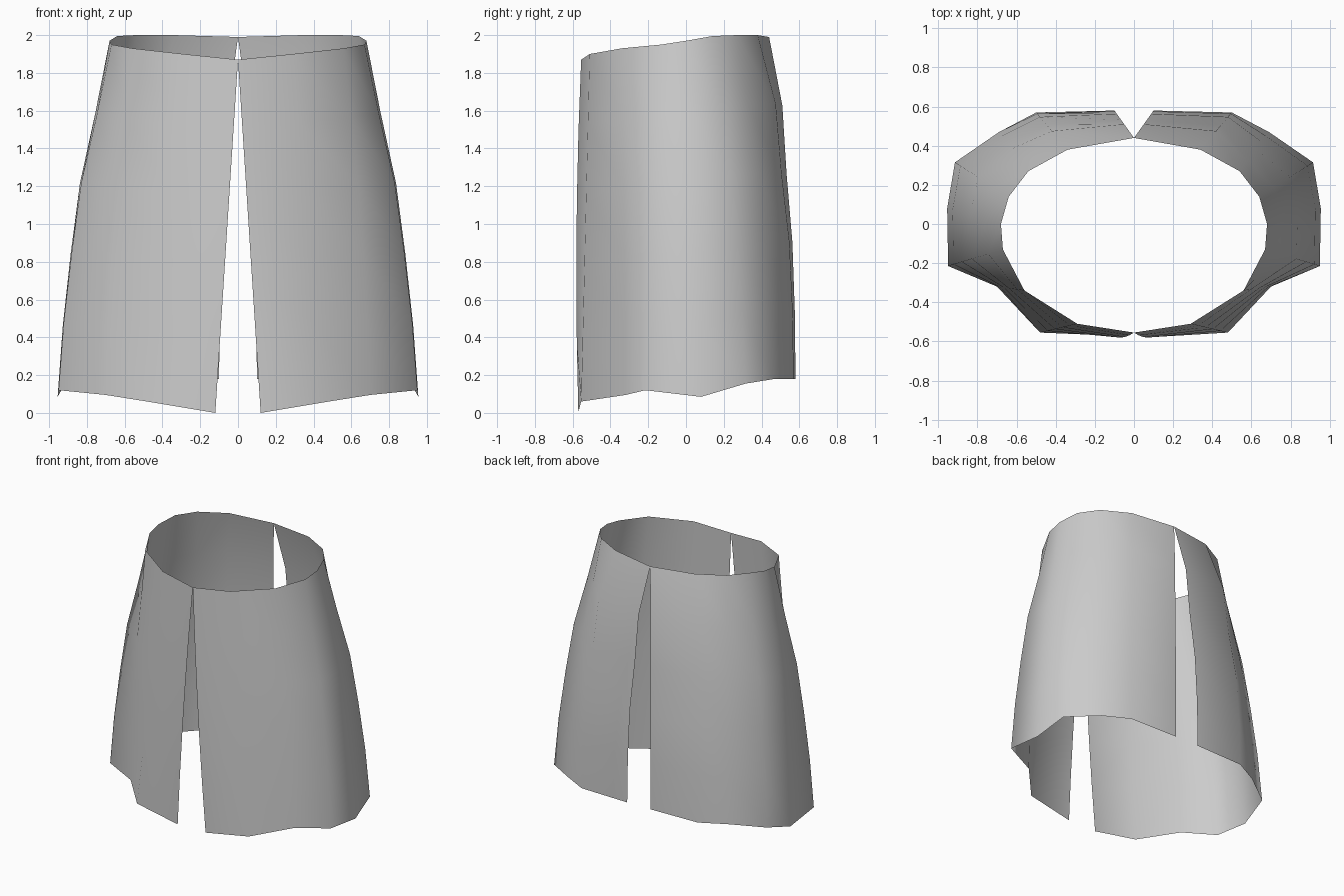
import bpy, bmesh

cube = bpy.data.objects.get("Cube")
if cube:
    bpy.data.objects.remove(cube)

# Cloth colour
cloth = bpy.data.materials.new("grey_cloth")
cloth.use_nodes = True
grey = (0.6, 0.6, 0.6, 1)
cloth.diffuse_color = grey
cloth.node_tree.nodes["Principled BSDF"].inputs["Base Color"].default_value = grey

# Waist and hem outlines of the left half, front slit to back slit
waist = [(0, -.555, 1.87), (.29, -.51, 1.90), (.56, -.34, 1.93),
         (.67, -.13, 1.95), (.68, 0, 1.97), (.64, .14, 1.995),
         (.54, .27, 2), (.34, .38, 2), (0, .44, 1.99)]
hem = [(.12, -.57, 0), (.48, -.555, .06), (.70, -.32, .095),
       (.95, -.215, .12), (.955, .08, .085), (.915, .315, .155),
       (.69, .47, .18), (.50, .57, .18), (.10, .58, .18)]

# How far each row has flared from waist to hem
flare_front = [0, .2, .4, .6, .8, 1]
flare_side = [0, .27, .57, .75, .9, 1]
flare_back = [0, .5, .66, .88, .97, 1]
ROWS = len(flare_side)


def panel_point(col, row):
    flare = flare_front if col < 2 else flare_back if col > 6 else flare_side
    f, drop = flare[row], row / (ROWS - 1)
    (x0, y0, z0), (x1, y1, z1) = waist[col], hem[col]
    y = y0 + (y1 - y0) * f
    if col == 0:
        y -= .07 * drop * (1 - drop)      # slight belly along the front slit
    return x0 + (x1 - x0) * f, y, z0 + (z1 - z0) * drop


def build_panel(name, side):
    bm = bmesh.new()
    grid = []
    for col in range(len(waist)):
        points = [panel_point(col, row) for row in range(ROWS)]
        grid.append([bm.verts.new((side * x, y, z)) for x, y, z in points])
    for a, b in zip(grid, grid[1:]):
        for r in range(ROWS - 1):
            quad = [a[r], a[r + 1], b[r + 1], b[r]]
            face = bm.faces.new(quad if side > 0 else quad[::-1])
            face.smooth = True
    mesh = bpy.data.meshes.new(name)
    bm.to_mesh(mesh)
    bm.free()
    mesh.materials.append(cloth)
    bpy.context.collection.objects.link(bpy.data.objects.new(name, mesh))


# Two mirrored skirt panels meeting at the waist
for name, side in (("skirt_panel_left", 1), ("skirt_panel_right", -1)):
    build_panel(name, side)
